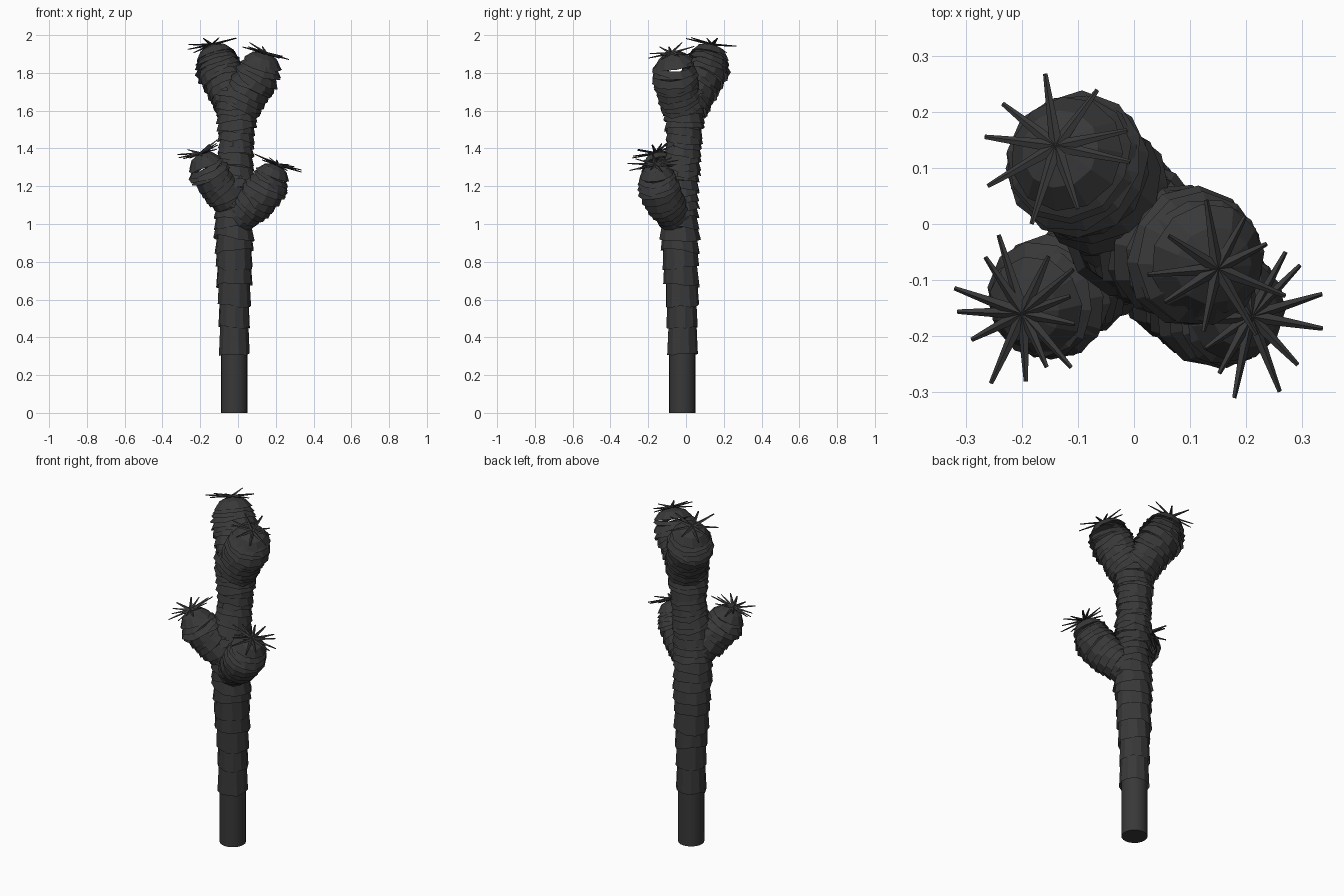
import bpy, bmesh, math, random
from mathutils import Vector

random.seed(4)
if "Cube" in bpy.data.objects:
    bpy.data.objects.remove(bpy.data.objects["Cube"])

bark = bpy.data.materials.new("dark_bark_grey")
bark.use_nodes = True
bark.diffuse_color = (0.04, 0.04, 0.04, 1)
bark.node_tree.nodes["Principled BSDF"].inputs["Base Color"].default_value = (0.04, 0.04, 0.04, 1)
SIDES = 11
UP = Vector((0, 0, 1))


def finish(name, bm):
    mesh = bpy.data.meshes.new(name)
    bm.to_mesh(mesh)
    bm.free()
    mesh.materials.append(bark)
    obj = bpy.data.objects.new(name, mesh)
    bpy.context.collection.objects.link(obj)
    return obj


def basis(axis):
    u = axis.cross(Vector((0, 1, 0))).normalized()
    return u, axis.cross(u).normalized()


def sample(path, t):
    """Point and radius at fraction t of a path of (x, y, z, radius)."""
    f = min(max(t, 0), 1) * (len(path) - 1)
    i = min(int(f), len(path) - 2)
    p = Vector(path[i]).lerp(Vector(path[i + 1]), f - i)
    return p.xyz, p.w


def ring(bm, centre, axis, radius, turn, jag=0.0):
    u, v = basis(axis)
    verts = []
    for i in range(SIDES):
        a = turn + math.tau * i / SIDES
        out = u * math.cos(a) + v * math.sin(a)
        verts.append(bm.verts.new(centre + out * radius + axis * random.uniform(-jag, jag)))
    return verts


def bridge(bm, low, high):
    for i in range(SIDES):
        j = (i + 1) % SIDES
        bm.faces.new((low[i], low[j], high[j], high[i]))


# Overlapping flared bark sleeves along a limb, optionally closed by a domed tip
def sleeves(name, path, stations, overlap, tip=None):
    bm = bmesh.new()
    for k in range(len(stations) - 1):
        t0, t1 = stations[k], stations[k + 1]
        p, r = sample(path, t0)
        q, s = sample(path, t1 + (t1 - t0) * overlap)
        axis = (sample(path, t0 + 0.15)[0] - sample(path, t0 - 0.15)[0]).normalized()
        axis = (axis + Vector([random.uniform(-0.13, 0.13) for _ in range(3)])).normalized()
        turn = random.uniform(0, 1)
        low = ring(bm, p, axis, r * random.uniform(0.99, 1.07), turn, 0.009)
        high = ring(bm, q, axis, s * 0.87, turn)
        bridge(bm, low, high)
    if tip:
        end, r = sample(path, 1)
        tip = Vector(tip)
        axis = (tip - end).normalized()
        low = ring(bm, end, axis, r, 0.3)
        high = ring(bm, end.lerp(tip, 0.6), axis, r * 0.68, 0.3)
        bridge(bm, low, high)
        apex = bm.verts.new(tip)
        for i in range(SIDES):
            bm.faces.new((high[i], high[(i + 1) % SIDES], apex))
    bmesh.ops.recalc_face_normals(bm, faces=bm.faces)
    return finish(name, bm)


# Tapered needles spreading from a branch tip
def needles(name, tip, axis, count):
    bm = bmesh.new()
    tip = Vector(tip)
    axis = (axis + UP * 0.5).normalized()
    u, v = basis(axis)
    for i in range(count):
        a = math.tau * (i + random.uniform(-0.3, 0.3)) / count
        out = u * math.cos(a) + v * math.sin(a)
        side = axis.cross(out)
        length = random.uniform(0.1, 0.15)
        lift = random.uniform(-0.01, 0.02)
        start = tip - axis * 0.006
        end = tip + out * length + axis * lift
        rims = []
        for c, w in ((start, 0.012), (end, 0.004)):
            rims.append([bm.verts.new(c + d * w) for d in (side, axis * 0.6, -side, -axis * 0.6)])
        for k in range(4):
            m = (k + 1) % 4
            bm.faces.new((rims[0][k], rims[0][m], rims[1][m], rims[1][k]))
        bm.faces.new(rims[0])
        bm.faces.new(rims[1])
    bmesh.ops.recalc_face_normals(bm, faces=bm.faces)
    finish(name, bm)


# Bare pole at the foot of the trunk
bpy.ops.mesh.primitive_cylinder_add(vertices=20, radius=0.07, depth=1.0, location=(-0.02, -0.02, 0.5))
pole = bpy.context.object
pole.name = "trunk_pole"
pole.data.materials.append(bark)
bpy.ops.object.shade_smooth_by_angle(angle=math.radians(40))

# Trunk sleeves, closer together towards the top
trunk = [(-0.02, -0.02, 0.31, 0.083), (-0.02, -0.02, 0.59, 0.086), (-0.02, -0.03, 0.87, 0.104),
         (-0.02, -0.04, 1.15, 0.108), (-0.01, -0.01, 1.43, 0.095), (0, -0.01, 1.71, 0.125)]
heights = [0.31]
while heights[-1] < 1.7:
    heights.append(heights[-1] + max(0.035, 0.14 - 0.13 * (heights[-1] - 0.31)))
sleeves("trunk_bark", trunk, [(h - 0.31) / 1.4 for h in heights], 0.4)

# Four branches: path, tip, needle count
branches = {
    "lower_right_branch": ([(-0.03, -0.05, 1.1, 0.09), (-0.1, -0.1, 1.19, 0.1),
                            (-0.155, -0.135, 1.27, 0.108), (-0.175, -0.145, 1.32, 0.09)],
                           (-0.2, -0.16, 1.38), 13),
    "lower_left_branch": ([(0.01, -0.06, 1.04, 0.09), (0.09, -0.11, 1.11, 0.108),
                           (0.16, -0.15, 1.2, 0.112), (0.185, -0.155, 1.26, 0.092)],
                          (0.21, -0.165, 1.32), 13),
    "top_right_branch": ([(-0.01, 0.01, 1.62, 0.11), (-0.055, 0.06, 1.72, 0.115),
                          (-0.105, 0.11, 1.82, 0.125), (-0.12, 0.125, 1.89, 0.105)],
                         (-0.14, 0.14, 1.955), 9),
    "top_left_branch": ([(0.01, -0.02, 1.62, 0.11), (0.06, -0.045, 1.71, 0.115),
                         (0.11, -0.06, 1.79, 0.122), (0.13, -0.065, 1.85, 0.105)],
                        (0.15, -0.08, 1.91), 9),
}
for name, (path, tip, count) in branches.items():
    sleeves(name, path, [i / 10 for i in range(11)], 0.5, tip)
    axis = (Vector(tip) - Vector(path[1][:3])).normalized()
    needles(name + "_needles", tip, axis, count)
